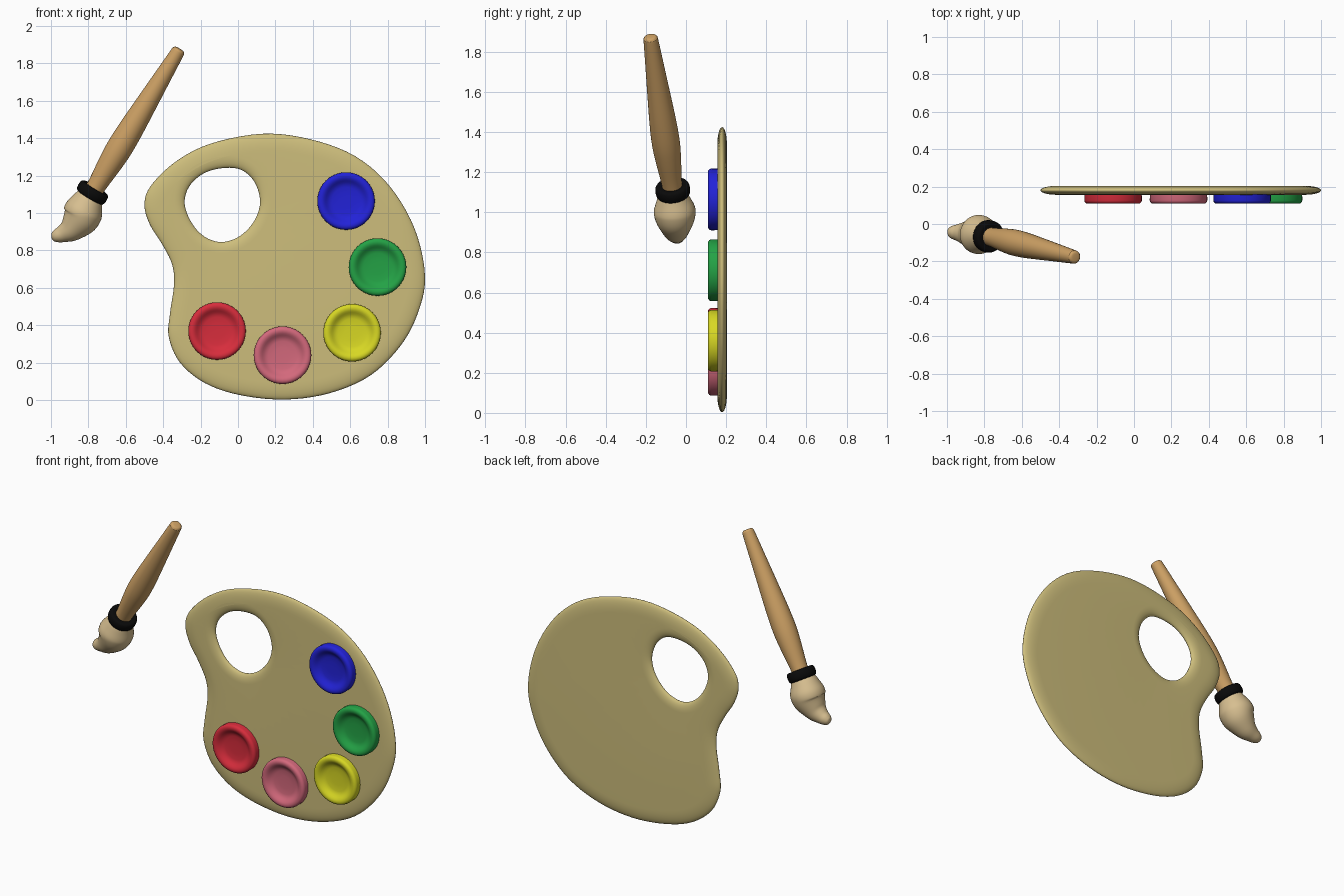
import bpy, bmesh, math
from mathutils import Vector

if "Cube" in bpy.data.objects:
    bpy.data.objects.remove(bpy.data.objects["Cube"])


def material(name, rgb):
    m = bpy.data.materials.new(name)
    m.diffuse_color = (*rgb, 1)
    m.use_nodes = True
    m.node_tree.nodes["Principled BSDF"].inputs["Base Color"].default_value = m.diffuse_color
    return m


def finish(name, bm, mat, angle=50):
    bmesh.ops.recalc_face_normals(bm, faces=bm.faces[:])
    me = bpy.data.meshes.new(name)
    bm.to_mesh(me)
    bm.free()
    me.materials.append(mat)
    ob = bpy.data.objects.new(name, me)
    bpy.context.collection.objects.link(ob)
    bpy.ops.object.select_all(action='DESELECT')
    ob.select_set(True)
    bpy.context.view_layer.objects.active = ob
    bpy.ops.object.shade_smooth_by_angle(angle=math.radians(angle))
    return ob


def spline(pts, steps, closed=False):
    """Catmull-Rom curve through points of any dimension."""
    n, out = len(pts), []
    pts = [Vector(p) for p in pts]
    get = (lambda i: pts[i % n]) if closed else (lambda i: pts[max(0, min(n - 1, i))])
    for i in range(n if closed else n - 1):
        a, b, c, d = (get(i + k) for k in (-1, 0, 1, 2))
        for s in range(steps):
            t = s / steps
            out.append(0.5 * (2 * b + (c - a) * t + (2 * a - 5 * b + 4 * c - d) * t * t
                              + (3 * b - a - 3 * c + d) * t ** 3))
    if not closed:
        out.append(pts[-1])
    return out


def bridge(bm, a, b):
    for i in range(len(a)):
        j = (i + 1) % len(a)
        bm.faces.new((a[i], a[j], b[j], b[i]))


def rings(name, sections, mat, sides=40):
    """Skin circles given as (centre, axis, radius) and cap both ends."""
    bm, loops = bmesh.new(), []
    for c, axis, r in sections:
        axis = axis.normalized()
        ref = Vector((1, 0, 0)) if abs(axis.y) > 0.9 else Vector((0, 1, 0))
        u = axis.cross(ref).normalized()
        v = axis.cross(u)
        loops.append([bm.verts.new(c + r * (u * math.cos(k * math.tau / sides)
                                            + v * math.sin(k * math.tau / sides)))
                      for k in range(sides)])
    for a, b in zip(loops, loops[1:]):
        bridge(bm, a, b)
    bm.faces.new(loops[0])
    bm.faces.new(loops[-1])
    return finish(name, bm, mat)


def lathe(name, origin, axis, profile, mat):
    """Profile of (radius, distance along axis)."""
    o, ax = Vector(origin), Vector(axis).normalized()
    return rings(name, [(o + ax * d, ax, r) for r, d in profile], mat)


# Palette board: rounded outline with a thumb hole
OUTLINE = [(-.50, 1.04), (-.47, 1.14), (-.34, 1.27), (-.15, 1.37), (.13, 1.424), (.385, 1.395),
           (.625, 1.305), (.81, 1.145), (.945, .915), (1.0, .66), (.96, .46), (.865, .285),
           (.705, .13), (.49, .037), (.25, .003), (.01, .027), (-.175, .09), (-.31, .20),
           (-.37, .337), (-.364, .46), (-.342, .62), (-.353, .727), (-.406, .834), (-.47, .936)]
HOLE = [(-.285, 1.048), (-.262, 1.14), (-.187, 1.21), (-.086, 1.24), (.015, 1.232), (.088, 1.166),
        (.118, 1.06), (.086, .957), (.01, .877), (-.086, .845), (-.176, .872), (-.246, .945)]
Y0, HALF = .18, .024


def rim(bm, pts, width, sign, steps=7):
    """Elliptical edge from the back flat, round the rim, to the front flat."""
    n, loops = len(pts), []
    normals = []
    for i in range(n):
        t = (pts[(i + 1) % n] - pts[i - 1]).normalized()
        normals.append(Vector((t.y, -t.x)) * sign)
    for s in range(2 * steps + 1):
        a = math.pi * s / (2 * steps)
        off, y = width * (1 - math.sin(a)), Y0 + HALF * math.cos(a)
        loops.append([bm.verts.new((p.x + m.x * off, y, p.y + m.y * off))
                      for p, m in zip(pts, normals)])
    for a, b in zip(loops, loops[1:]):
        bridge(bm, a, b)
    return loops[0], loops[-1]


bm = bmesh.new()
outer = rim(bm, spline(OUTLINE, 5, True), .09, 1)
inner = rim(bm, spline(HOLE, 5, True), .06, -1)
for side in (0, 1):
    edges = [bm.edges.get((lp[i - 1], lp[i])) for lp in (outer[side], inner[side])
             for i in range(len(lp))]
    bmesh.ops.triangle_fill(bm, edges=edges, use_beauty=True, normal=(0, 1, 0))
finish("palette_board", bm, material("pale wood", (.61, .51, .20)), 80)

# Paint pans: round discs with a dished front
PAN = [(.153, .175), (.154, .126), (.151, .117), (.144, .111), (.135, .109), (.126, .110),
       (.117, .114), (.108, .121), (.099, .128), (.088, .134), (.075, .137), (.04, .139), (.005, .139)]
for name, x, z, rgb in [("blue", .578, 1.064, (.016, .016, .68)),
                        ("green", .746, .711, (.017, .36, .06)),
                        ("yellow", .61, .360, (.68, .68, .017)),
                        ("pink", .238, .240, (.65, .14, .20)),
                        ("red", -.112, .369, (.68, .026, .045))]:
    lathe(name + "_paint", (x, 0, z), (0, 1, 0), PAN, material(name + " paint", rgb))

# Brush handle: swelling shaft with rounded tail
FERRULE, TAIL = Vector((-.778, -.066, 1.11)), Vector((-.312, -.178, 1.878))
axis = TAIL - FERRULE
L = axis.length
shaft = spline([(.048, -.02), (.052, .06), (.064, .18), (.070, .28), (.067, .40), (.058, .55),
                (.047, .72), (.037, L - .03), (.034, L - .012), (.025, L - .002), (.004, L)], 4)
lathe("brush_handle", FERRULE, axis, shaft, material("handle wood", (.62, .36, .13)))

# Black collar between handle and bristles
lathe("brush_collar", FERRULE, axis,
      [(.045, -.028), (.070, -.031), (.079, -.028), (.085, -.019), (.087, 0), (.085, .019),
       (.079, .028), (.070, .031), (.045, .024)], material("black collar", (.003, .003, .003)))

# Bristles: full belly curling to a soft tip (x, y, z, radius)
path = spline([(-.782, -.065, 1.10, .066), (-.803, -.062, 1.06, .085), (-.826, -.057, 1.01, .104),
               (-.846, -.054, .965, .097), (-.893, -.050, .914, .069), (-.938, -.046, .889, .047),
               (-.972, -.044, .878, .035), (-.991, -.043, .874, .022), (-.998, -.043, .873, .004)], 5)
sections = []
for i, p in enumerate(path):
    d = path[min(i + 1, len(path) - 1)] - path[max(i - 1, 0)]
    sections.append((Vector(p[:3]), Vector(d[:3]), p[3]))
rings("brush_bristles", sections, material("bristle cream", (.68, .52, .28)))
